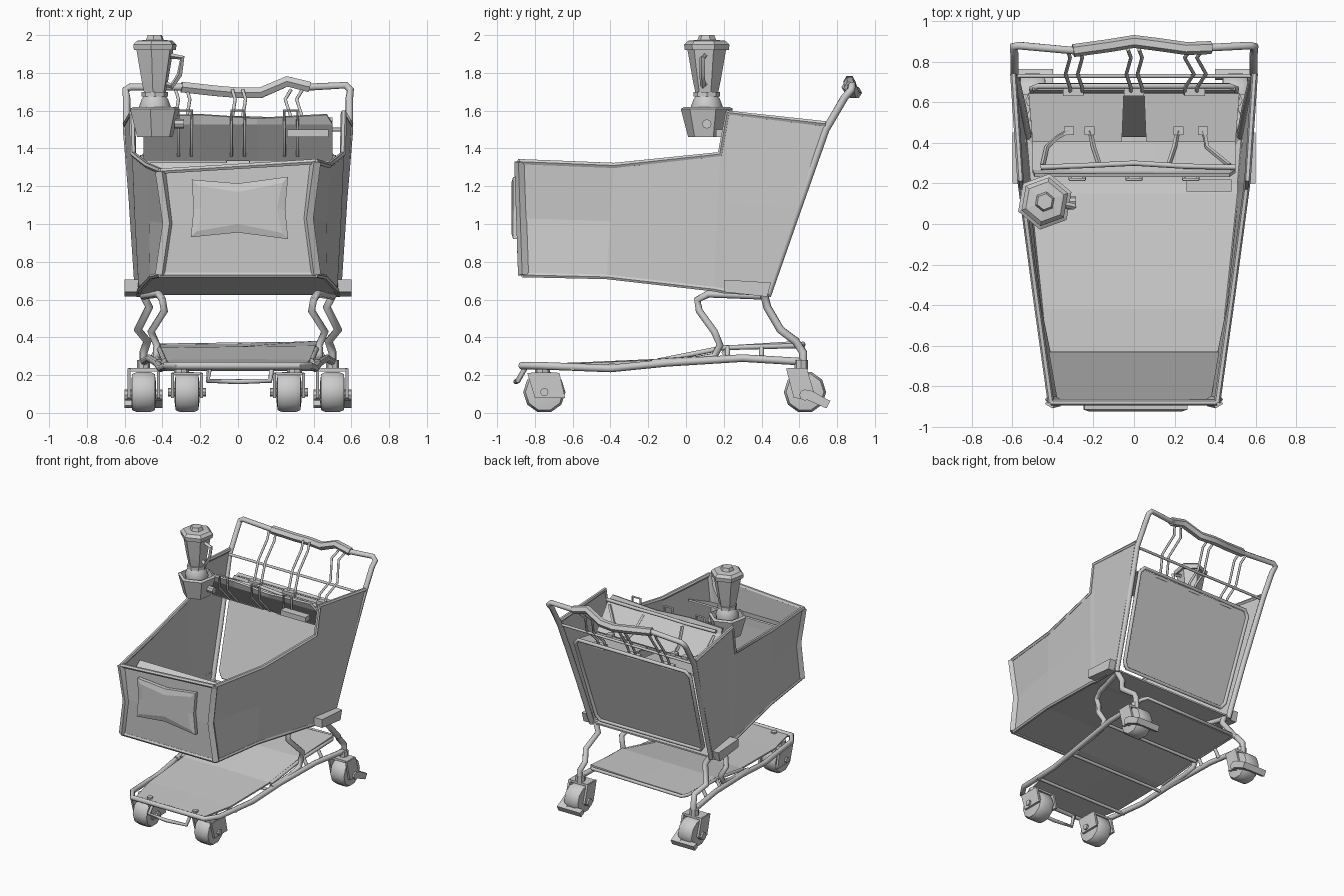
import bpy, bmesh
from math import cos, sin, pi, radians
from mathutils import Vector

if "Cube" in bpy.data.objects:
    bpy.data.objects.remove(bpy.data.objects["Cube"])


def add(name, bm):
    bmesh.ops.recalc_face_normals(bm, faces=bm.faces)
    me = bpy.data.meshes.new(name)
    bm.to_mesh(me)
    bm.free()
    ob = bpy.data.objects.new(name, me)
    bpy.context.collection.objects.link(ob)
    return ob


def smooth(ob, angle=50):
    bpy.ops.object.select_all(action='DESELECT')
    ob.select_set(True)
    bpy.context.view_layer.objects.active = ob
    bpy.ops.object.shade_smooth_by_angle(angle=radians(angle))


def tube(name, pts, r, closed=False, res=2):
    cu = bpy.data.curves.new(name, 'CURVE')
    cu.dimensions = '3D'
    cu.bevel_depth, cu.bevel_resolution, cu.use_fill_caps = r, res, True
    sp = cu.splines.new('POLY')
    sp.points.add(len(pts) - 1)
    for p, c in zip(sp.points, pts):
        p.co = (*c, 1)
    sp.use_cyclic_u = closed
    ob = bpy.data.objects.new(name, cu)
    bpy.context.collection.objects.link(ob)
    bpy.ops.object.select_all(action='DESELECT')
    ob.select_set(True)
    bpy.context.view_layer.objects.active = ob
    bpy.ops.object.convert(target='MESH')
    smooth(bpy.context.object)


def sheet(name, rows, thick=0.012):
    bm = bmesh.new()
    vs = [[bm.verts.new(p) for p in row] for row in rows]
    for a, b in zip(vs, vs[1:]):
        for i in range(len(a) - 1):
            bm.faces.new((a[i], a[i + 1], b[i + 1], b[i]))
    ob = add(name, bm)
    mod = ob.modifiers.new('thickness', 'SOLIDIFY')
    mod.thickness, mod.offset = thick, 0
    return ob


def prism(name, poly, x0, x1):
    """Side (y, z) outline extruded along x."""
    bm = bmesh.new()
    f = bm.faces.new([bm.verts.new((x0, y, z)) for y, z in poly])
    new = bmesh.ops.extrude_face_region(bm, geom=[f])['geom']
    bmesh.ops.translate(bm, vec=(x1 - x0, 0, 0),
                        verts=[v for v in new if isinstance(v, bmesh.types.BMVert)])
    return add(name, bm)


def box(name, lo, hi):
    return prism(name, [(lo[1], lo[2]), (hi[1], lo[2]), (hi[1], hi[2]), (lo[1], hi[2])], lo[0], hi[0])


def lathe(name, prof, loc, axis='Z', sides=6, turn=0):
    bm = bmesh.new()
    rings = []
    for r, h in prof:
        ring = []
        for k in range(sides):
            a = turn + 2 * pi * k / sides
            p = (r * cos(a), r * sin(a), h) if axis == 'Z' else (h, r * cos(a), r * sin(a))
            ring.append(bm.verts.new(Vector(loc) + Vector(p)))
        rings.append(ring)
    for a, b in zip(rings, rings[1:]):
        for k in range(sides):
            j = (k + 1) % sides
            bm.faces.new((a[k], a[j], b[j], b[k]))
    bm.faces.new(rings[0])
    bm.faces.new(rings[-1])
    return add(name, bm)


def back_y(z):
    return 0.42 + (z - 0.63) * 0.33


# basket side walls: columns of (x_top, y_top, z_top, x_bot, y_bot, z_bot, x_mid)
COLS = [(.41, -.88, 1.33, .41, -.86, .73, .37), (.48, -.38, 1.31, .46, -.42, .72, .465),
        (.555, .18, 1.37, .52, .15, .655, .54), (.56, .22, 1.59, .52, .2, .645, .545),
        (.595, .74, 1.53, .54, .44, .63, .57)]
for s, side in ((1, 'right'), (-1, 'left')):
    top, mid, bot = [], [], []
    for i, (xt, yt, zt, xb, yb, zb, xm) in enumerate(COLS):
        if i == 0 and s < 0:
            zt -= .05
        top.append((s * xt, yt, zt))
        bot.append((s * xb, yb, zb))
        mid.append((s * xm, yt * .5 + yb * .5, zt * .5 + zb * .5))
    sheet('basket_side_' + side, [top, mid, bot])
    tube('basket_rim_' + side, top, .016, res=1)
    tube('basket_lower_rim_' + side, bot, .014, res=1)
    tube('front_post_' + side, [top[0], mid[0], bot[0]], .03, res=0)

# basket floor, front panel and inner front shelf
sheet('basket_floor', [[(-c[3], c[4], c[5]), (c[3], c[4], c[5])] for c in COLS])
sheet('basket_front', [[(-.4, -.87, 1.28), (.4, -.87, 1.33)], [(-.36, -.87, 1.02), (.36, -.87, 1.02)],
                       [(-.4, -.86, .73), (.4, -.86, .73)]])
tube('front_top_rim', [(-.41, -.88, 1.28), (.41, -.88, 1.33)], .016, res=1)
tube('front_lower_rim', [(-.41, -.86, .73), (.41, -.86, .73)], .016, res=1)
sheet('inner_shelf', [[(-.38, -.86, 1.12), (.38, -.86, 1.12)], [(-.42, -.63, 1.22), (.42, -.63, 1.22)]])

# front sign with raised frame
SIGN = [(-.245, 1.235), (0, 1.215), (.265, 1.25), (.25, 1.08), (.265, .92), (0, .955), (-.25, .93), (-.235, 1.08)]
bm = bmesh.new()
f = bm.faces.new([bm.verts.new((x, -.885, z)) for x, z in SIGN])
new = bmesh.ops.extrude_face_region(bm, geom=[f])['geom']
bmesh.ops.translate(bm, vec=(0, -.03, 0), verts=[v for v in new if isinstance(v, bmesh.types.BMVert)])
face = [g for g in new if isinstance(g, bmesh.types.BMFace)]
bmesh.ops.inset_region(bm, faces=face, thickness=.045, depth=-.01)
add('front_sign', bm)

# rear gate with its wire frame
gate = [(-.5, back_y(1.38), 1.38), (.5, back_y(1.38), 1.38), (.46, back_y(.68), .68), (-.46, back_y(.68), .68)]
sheet('rear_gate', [gate[:2], gate[:1:-1]])
tube('gate_frame', [(x, back_y(z) + .01, z) for x, z in
     ((-.47, 1.39), (.47, 1.39), (.505, 1.35), (.47, .71), (.44, .67), (-.44, .67), (-.47, .71), (-.505, 1.35))],
     .014, True)

# push frame and handle grip
SIDE = [(.525, .43, .62), (.55, .57, 1.02), (.59, .74, 1.5), (.59, .84, 1.67), (.595, .875, 1.71)]
GRIP = [(-.3, .855, 1.725), (-.12, .88, 1.705), (0, .9, 1.695), (.12, .885, 1.695), (.26, .865, 1.755), (.38, .87, 1.725)]
tube('push_frame', [(-x, y, z) for x, y, z in SIDE] + [(-.57, .88, 1.725)] + GRIP +
     [(.57, .88, 1.735)] + SIDE[::-1], .02)
tube('handle_grip', GRIP, .032, res=1)
tube('frame_crossbar', [(-.59, .73, 1.5), (.59, .73, 1.5)], .01)
for x in (-.33, -.27, -.03, .025, .28, .34):
    k = .03 if x > .2 else -.015
    tube('back_wire', [(x, .86, 1.71), (x - k, .82, 1.66), (x + k / 2, .74, 1.52), (x - k, .67, 1.43), (x - k, .64, 1.35)], .009)
for x in (-.3, 0, .3):
    box('gate_clip', (x - .05, .63, 1.36), (x + .05, .67, 1.395))

# child seat: tilted backrest, two seat flaps, rail, hooks
sheet('seat_back', [[(-.49, .24, 1.57), (-.2, .24, 1.58), (.1, .24, 1.56), (.47, .24, 1.58)],
                    [(-.5, .26, 1.53), (-.2, .25, 1.53), (.1, .25, 1.53), (.5, .26, 1.53)],
                    [(-.5, .4, 1.34), (-.2, .4, 1.34), (.1, .4, 1.34), (.5, .4, 1.34)]], .018)
for s in (1, -1):
    sheet('seat_flap', [[(s * .05, .645, 1.36), (s * .52, .645, 1.36)], [(s * .06, .4, 1.33), (s * .5, .4, 1.33)]])
tube('seat_rail', [(-.46, .28, 1.55), (-.2, .29, 1.55), (0, .3, 1.56), (.25, .285, 1.55), (.5, .28, 1.55)], .013)
for x in (-.28, 0, .28):
    tube('seat_hook', [(x - .035, .35, 1.36), (x - .035, .22, 1.5), (x - .035, .22, 1.6), (x + .035, .22, 1.6),
                       (x + .035, .22, 1.5), (x + .035, .35, 1.36)], .008)
box('seat_label_box', (.26, .16, 1.46), (.48, .22, 1.5))
for a, b, c in ((-.45, -.43, -.32), (-.17, -.2, -.22), (.17, .2, .22), (.47, .36, .34)):
    tube('seat_strap', [(a, .29, 1.52), (b, .38, 1.4), ((b + c) / 2, .43, 1.38), (c, .46, 1.38)], .012, res=0)
    box('strap_buckle', (c - .025, .44, 1.37), (c + .025, .48, 1.39))

# juicer: bucket base, motor, jar, lid, handle
J = (-.44, .11, 0)
lathe('juicer_base', [(.1, 1.46), (.14, 1.61), (.12, 1.62), (.11, 1.57)], J, turn=.35)
smooth(lathe('juicer_motor', [(.05, 1.55), (.08, 1.58), (.085, 1.62), (.07, 1.66), (.05, 1.69)], J, sides=12))
lathe('juicer_collar', [(.07, 1.675), (.07, 1.70)], J, sides=8)
lathe('juicer_jar', [(.06, 1.69), (.075, 1.76), (.105, 1.93)], J, turn=.35)
lathe('juicer_lid', [(.118, 1.92), (.122, 1.95), (.1, 1.97), (.05, 1.975), (.04, 2.0)], J, turn=.35)
tube('juicer_handle', [(-.36, .1, 1.89), (-.295, .085, 1.88), (-.31, .085, 1.79), (-.35, .09, 1.73), (-.38, .1, 1.74)], .015, res=0)
lathe('juicer_knob', [(.025, 0), (.025, .05)], (-.335, .11, 1.53), 'X', 8)

# lower chassis
RAIL = [(.5, .63, .27), (.47, .3, .29), (.43, -.1, .265), (.41, -.4, .235), (.38, -.78, .25), (.32, -.87, .25)]
tube('chassis_rail', RAIL + [(-x, y, z) for x, y, z in RAIL[::-1]], .02)
sheet('lower_tray', [[(-w, y, z), (0, y, z + .005), (w, y, z + d)] for w, y, z, d in
      ((.3, -.85, .25, 0), (.36, -.6, .255, 0), (.38, -.15, .275, 0), (.41, .2, .34, .01), (.42, .6, .355, .02))])
TR = [(.42, .58, .355), (.42, .2, .345), (.39, -.15, .275)]
tube('tray_frame', TR[::-1] + [(.39, .62, .365), (-.39, .62, .355)] + [(-x, y, z) for x, y, z in TR], .013)
for y, z in ((-.6, .235), (-.2, .25), (.2, .32)):
    tube('tray_crossbar', [(-.41, y, z), (.41, y, z)], .012)
tube('front_bumper', [(-.15, -.85, .24), (-.16, -.89, .17), (.0, -.9, .165), (.17, -.89, .17), (.18, -.85, .24)], .014)
for x in (-.2, .2):
    lathe('tray_bolt', [(.022, .25), (.022, .27)], (x, -.82, 0), sides=8)

for s in (1, -1):
    # legs and corner brackets
    tube('rear_leg', [(s * x, y, z) for x, y, z in ((.51, .41, .64), (.47, .43, .56), (.53, .5, .44),
         (.48, .58, .38), (.5, .62, .32), (.5, .62, .23))], .022)
    tube('middle_leg', [(s * x, y, z) for x, y, z in ((.5, .4, .62), (.42, .12, .63), (.4, .06, .6), (.39, .07, .54),
         (.46, .15, .43), (.43, .18, .36), (.43, .15, .3), (.43, .05, .28), (.42, -.18, .265))], .02)
    prism('corner_bracket', [(.2, .64), (.43, .615), (.45, .69), (.2, .705)], s * .53, s * .6)
    for y in (.22, .4):
        tube('tray_support', [(s * .46, y, .28), (s * .42, y, .35)], .013)
    # front casters
    tyre = [(.06, -.065), (.1, -.06), (.112, -.035), (.112, .035), (.1, .06), (.06, .065)]
    smooth(lathe('front_wheel', tyre, (s * .27, -.75, .11), 'X', 10), 40)
    for e in (-.078, .078):
        prism('front_caster_plate', [(-.84, .21), (-.67, .21), (-.64, .08), (-.8, .08)], s * .27 + e - .008, s * .27 + e + .008)
    box('front_caster_top', (s * .27 - .08, -.82, .2), (s * .27 + .08, -.68, .215))
    lathe('front_axle', [(.022, -.1), (.022, .1)], (s * .27, -.75, .11), 'X', 8)
    lathe('front_swivel', [(.04, .21), (.04, .25)], (s * .3, -.76, 0), sides=8)
    # rear casters with brake pedal
    smooth(lathe('rear_wheel', tyre, (s * .5, .63, .11), 'X', 10), 40)
    for e in (-.078, .078):
        prism('rear_caster_plate', [(.53, .235), (.64, .235), (.68, .1), (.64, .07), (.57, .08)],
              s * .5 + e - .008, s * .5 + e + .008)
    box('rear_caster_top', (s * .5 - .08, .54, .22), (s * .5 + .08, .64, .238))
    lathe('rear_axle', [(.03, -.1), (.03, .1)], (s * .5, .63, .095), 'X', 8)
    lathe('rear_swivel', [(.035, .23), (.035, .28)], (s * .5, .61, 0), sides=8)
    prism('brake_pedal', [(.62, .11), (.66, .12), (.76, .065), (.74, .025), (.64, .07)], s * .5 + .03, s * .5 + .1)
    prism('brake_pedal_pad', [(.72, .075), (.765, .065), (.745, .025), (.71, .04)], s * .5 - .1, s * .5 + .1)
